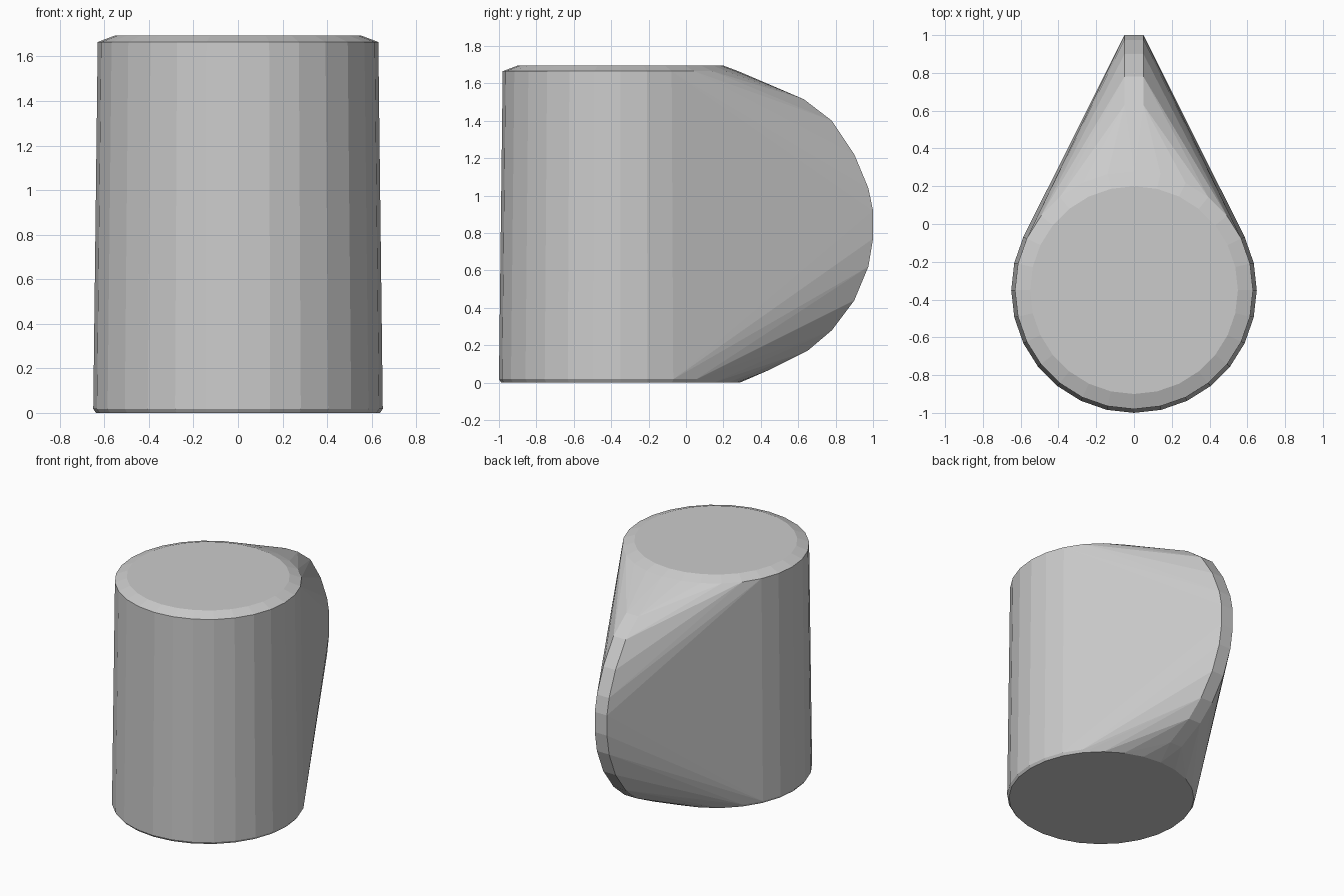
import bpy, bmesh
from math import cos, sin, pi

if "Cube" in bpy.data.objects:
    bpy.data.objects.remove(bpy.data.objects["Cube"])

bm = bmesh.new()

# Tapered round body: rings of (radius, height)
SIDES, BODY_Y = 28, -0.35
for r, z in [(0.638, 0.0), (0.65, 0.018), (0.63, 1.665), (0.55, 1.695)]:
    for i in range(SIDES):
        a = 2 * pi * i / SIDES
        bm.verts.new((r * cos(a), BODY_Y + r * sin(a), z))

# Thin rounded fin at the back: side profile as (y, z)
fin = [(0.63, 1.515), (0.78, 1.40), (0.90, 1.22), (0.975, 1.04), (1.0, 0.92),
       (1.0, 0.77), (0.975, 0.62), (0.90, 0.44), (0.78, 0.28), (0.65, 0.17),
       (0.45, 0.07)]
FIN_Y, FIN_Z, INSET = 0.40, 0.84, 0.965
for y, z in fin:
    for side in (-1, 1):
        # outer rim, then a slightly wider inset rim for the bevel
        bm.verts.new((side * 0.05, y, z))
        bm.verts.new((side * 0.06, FIN_Y + (y - FIN_Y) * INSET,
                      FIN_Z + (z - FIN_Z) * INSET))

# Stretch one tight skin over body and fin
res = bmesh.ops.convex_hull(bm, input=bm.verts[:])
loose = {g for g in res["geom_interior"] + res["geom_unused"]
         if isinstance(g, bmesh.types.BMVert)}
bmesh.ops.delete(bm, geom=list(loose), context='VERTS')
bmesh.ops.dissolve_limit(bm, angle_limit=0.01, verts=bm.verts[:], edges=bm.edges[:])
bmesh.ops.recalc_face_normals(bm, faces=bm.faces[:])

mesh = bpy.data.meshes.new("teardrop_body")
bm.to_mesh(mesh)
bm.free()
bpy.context.collection.objects.link(bpy.data.objects.new("teardrop_body", mesh))
